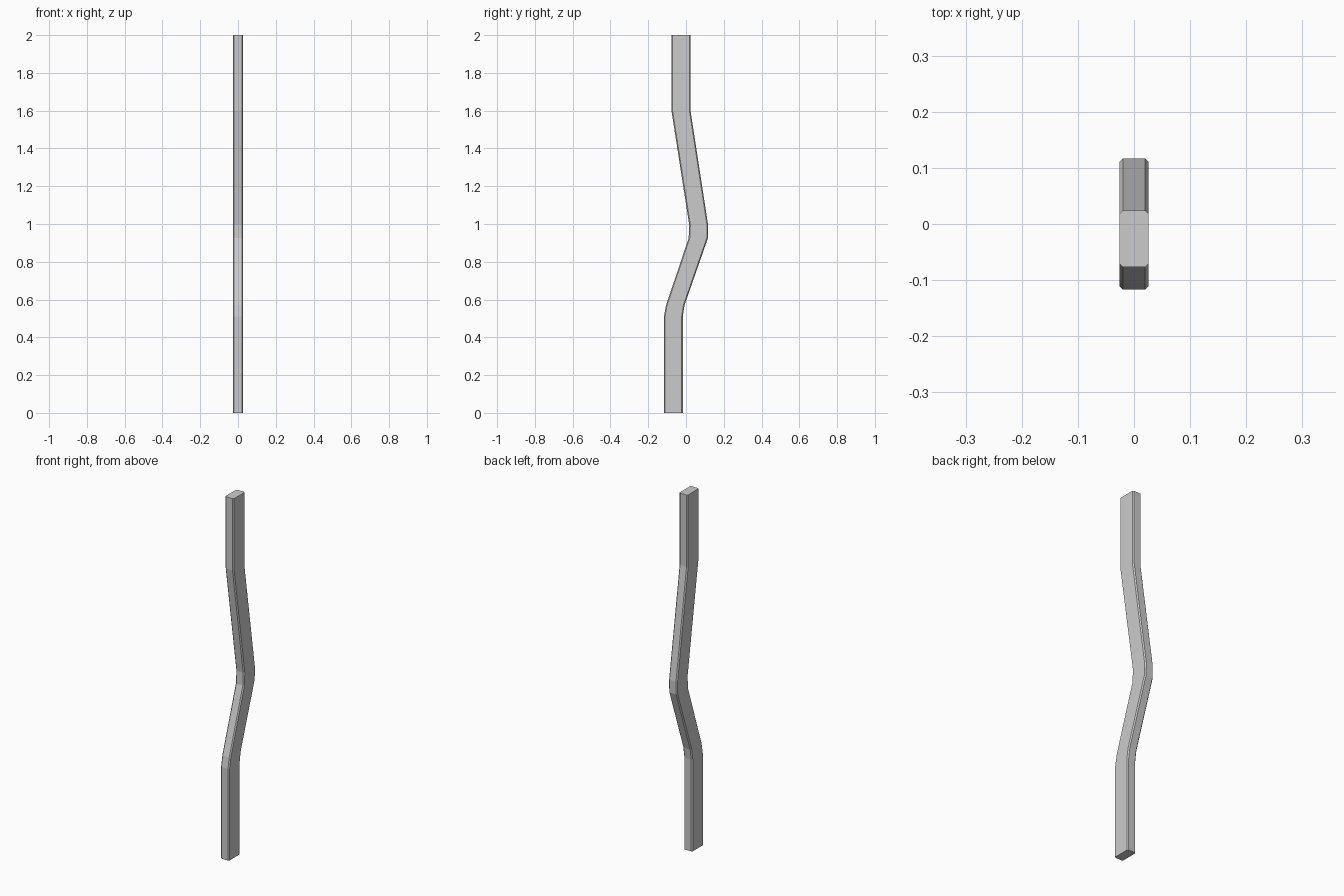
import bpy, bmesh

if "Cube" in bpy.data.objects:
    bpy.data.objects.remove(bpy.data.objects["Cube"])

# Side path of the bar: (front y, back y, z) at each bend
PATH = [(-0.117, -0.017, 0.0), (-0.117, -0.017, 0.51), (-0.106, -0.008, 0.57),
        (0.014, 0.116, 0.925), (0.017, 0.117, 0.995),
        (-0.077, 0.024, 1.6), (-0.077, 0.024, 2.0)]
HALF_X, CHAMFER = 0.026, 0.006


def section(front, back):
    """Rectangle with chamfered corners, counter-clockwise."""
    x, c = HALF_X, CHAMFER
    return [(-x + c, front), (x - c, front), (x, front + c), (x, back - c),
            (x - c, back), (-x + c, back), (-x, back - c), (-x, front + c)]


# Bent bar lofted through the sections
bm = bmesh.new()
rings = [[bm.verts.new((x, y, z)) for x, y in section(f, b)] for f, b, z in PATH]
for lower, upper in zip(rings, rings[1:]):
    for i in range(8):
        j = (i + 1) % 8
        bm.faces.new((lower[i], lower[j], upper[j], upper[i]))

# End caps
bm.faces.new(rings[0][::-1])
bm.faces.new(rings[-1])

mesh = bpy.data.meshes.new("bent_bar")
bm.to_mesh(mesh)
bm.free()
bar = bpy.data.objects.new("bent_bar", mesh)
bpy.context.collection.objects.link(bar)
